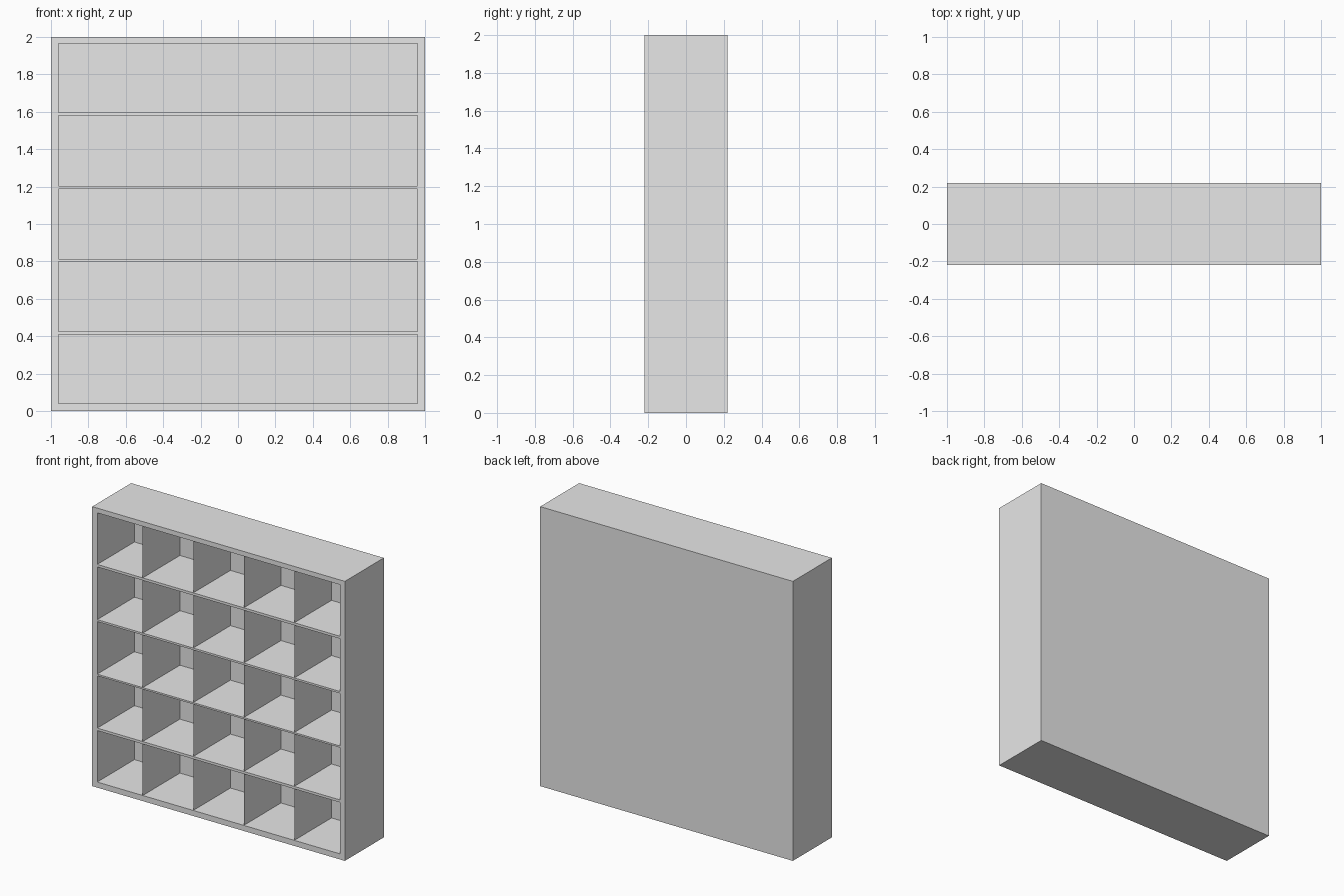
import bpy
import bmesh
from mathutils import Vector

cube = bpy.data.objects.get("Cube")
if cube:
    bpy.data.objects.remove(cube, do_unlink=True)

HALF_DEPTH = 0.22
BACK_Y = 0.20
INNER_X = 0.96
HEIGHT = 2.0
# Bottom and top of each open row
ROWS = [(0.04, 0.408), (0.426, 0.80), (0.812, 1.188), (1.202, 1.579), (1.597, 1.966)]
DIVIDERS_X = [-0.6, -0.2, 0.2, 0.6]

grey = bpy.data.materials.new("light grey")
grey.use_nodes = True
grey.diffuse_color = (0.8, 0.8, 0.8, 1)
grey.node_tree.nodes["Principled BSDF"].inputs["Base Color"].default_value = (0.8, 0.8, 0.8, 1)


def add_object(name, bm):
    mesh = bpy.data.meshes.new(name)
    bm.to_mesh(mesh)
    bm.free()
    mesh.materials.append(grey)
    obj = bpy.data.objects.new(name, mesh)
    bpy.context.collection.objects.link(obj)
    return obj


def front_faces(bm):
    return [f for f in bm.faces if f.normal.y < -0.9]


def cut_front(bm, point, normal):
    faces = front_faces(bm)
    edges = {e for f in faces for e in f.edges}
    verts = {v for f in faces for v in f.verts}
    bmesh.ops.bisect_plane(bm, geom=list(verts) + list(edges) + faces, dist=1e-5,
                           plane_co=point, plane_no=normal)
    bm.normal_update()


# Cabinet: a solid block with five rows pushed in from the front
bm = bmesh.new()
bmesh.ops.create_cube(bm, size=1)
bmesh.ops.scale(bm, vec=(2, 2 * HALF_DEPTH, HEIGHT), verts=bm.verts)
bmesh.ops.translate(bm, vec=(0, 0, HEIGHT / 2), verts=bm.verts)
bm.normal_update()
for x in (-INNER_X, INNER_X):
    cut_front(bm, Vector((x, 0, 0)), Vector((1, 0, 0)))
for row in ROWS:
    for z in row:
        cut_front(bm, Vector((0, 0, z)), Vector((0, 0, 1)))

for low, high in ROWS:
    pocket = [f for f in front_faces(bm)
              if abs(f.calc_center_median().x) < INNER_X
              and low < f.calc_center_median().z < high
              and f.calc_center_median().y < -HALF_DEPTH + 0.01]
    result = bmesh.ops.extrude_face_region(bm, geom=pocket)
    moved = [g for g in result["geom"] if isinstance(g, bmesh.types.BMVert)]
    bmesh.ops.delete(bm, geom=[f for f in pocket if f.is_valid], context="FACES_ONLY")
    bmesh.ops.translate(bm, vec=(0, BACK_Y + HALF_DEPTH, 0), verts=moved)
    bm.normal_update()
bmesh.ops.recalc_face_normals(bm, faces=bm.faces)
add_object("cabinet_with_shelves", bm)

# Dividers: paper-thin upright sheets in every row
bm = bmesh.new()
for low, high in ROWS:
    for x in DIVIDERS_X:
        corners = [(-HALF_DEPTH, low), (BACK_Y, low), (BACK_Y, high), (-HALF_DEPTH, high)]
        bm.faces.new([bm.verts.new((x, y, z)) for y, z in corners])
add_object("upright_dividers", bm)
